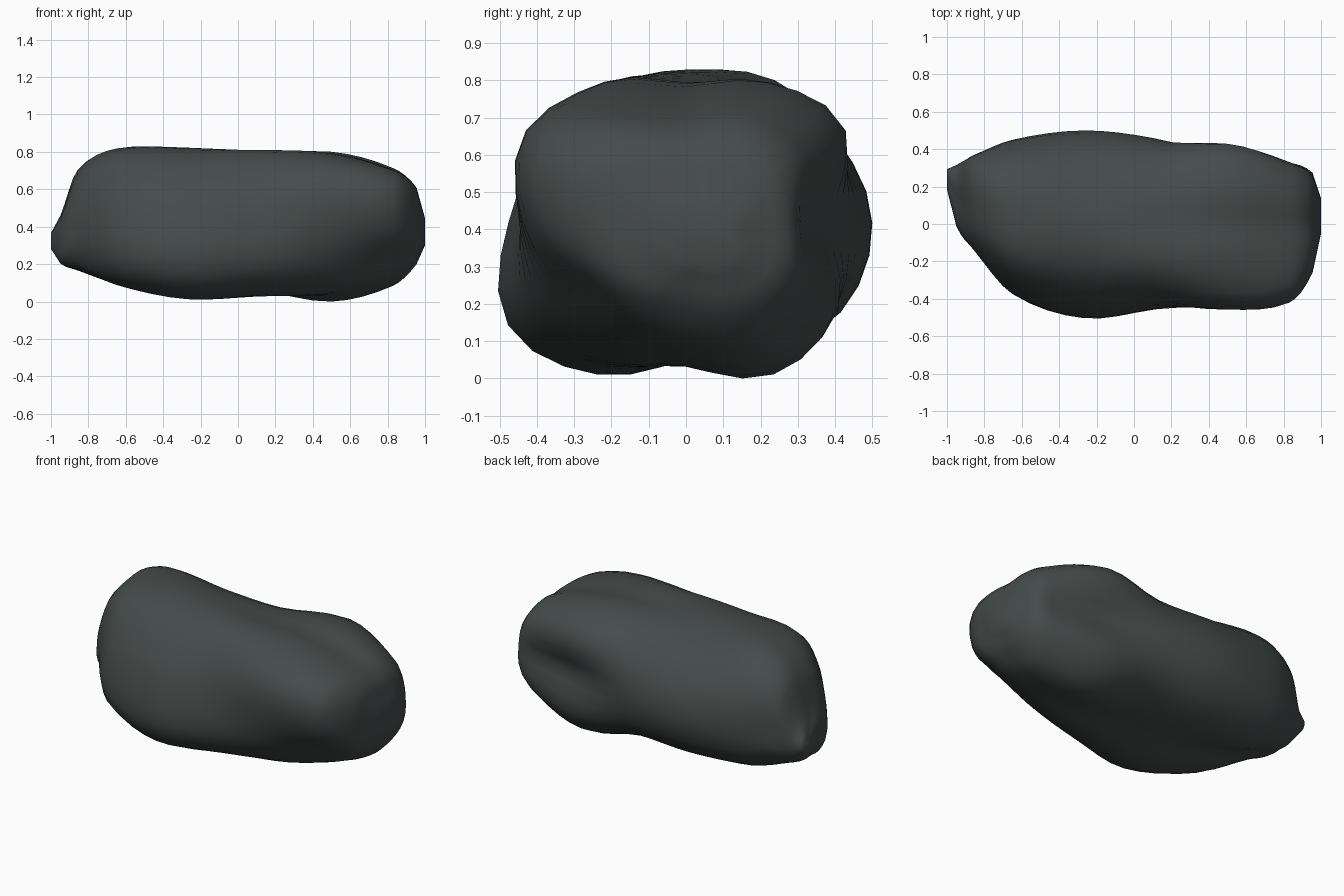
import bpy, bmesh, math

if "Cube" in bpy.data.objects:
    bpy.data.objects.remove(bpy.data.objects["Cube"])

# Cross-sections along x: (x, centre y, centre z, radii at 30 degree steps
# starting at the back and turning over the top to the front and below)
BODY = [
    (-.95, .14, .33, .175, .17, .15, .12, .13, .15, .15, .16, .14, .12, .14, .165),
    (-.86, .10, .42, .265, .29, .31, .27, .26, .235, .23, .26, .27, .24, .28, .29),
    (-.65, .03, .42, .42, .43, .435, .395, .40, .375, .39, .44, .38, .295, .37, .42),
    (-.27, .00, .42, .50, .46, .415, .405, .42, .43, .475, .55, .468, .365, .40, .48),
    (.10, .00, .42, .46, .445, .405, .38, .435, .435, .445, .50, .445, .365, .40, .46),
    (.50, .00, .42, .36, .495, .435, .365, .425, .495, .445, .415, .405, .385, .47, .465),
    (.83, .00, .42, .31, .37, .335, .28, .33, .45, .40, .31, .30, .315, .37, .37),
    (.955, .00, .42, .27, .265, .21, .18, .22, .28, .25, .23, .21, .20, .25, .29),
]
SIDES, STEPS = 36, 4


def tip(section, x, y, z, scale):
    """Small end section, scaled down from its neighbour."""
    return (x, y, z) + tuple(r * scale for r in section[3:])


SECTIONS = ([tip(BODY[0], -1, .235, .325, .33)] + BODY
            + [tip(BODY[-1], 1, .04, .38, .35)])


def hermite(b, c, m1, m2, t):
    """Smooth value from b to c with the given end slopes."""
    return ((2*t**3 - 3*t*t + 1) * b + (t**3 - 2*t*t + t) * m1
            + (3*t*t - 2*t**3) * c + (t**3 - t*t) * m2)


def ring(section):
    """Smooth closed outline from the radii of one section."""
    x, cy, cz, *r = section
    n = len(r)
    pts = []
    for i in range(SIDES):
        k, t = divmod(i * n / SIDES, 1)
        k = int(k)
        a, b, c, d = r[k - 1], r[k], r[(k + 1) % n], r[(k + 2) % n]
        rad = hermite(b, c, (c - a) / 2, (d - b) / 2, t)
        ang = math.tau * i / SIDES
        pts.append((x, cy + rad * math.cos(ang), cz + rad * math.sin(ang)))
    return pts


# Blend between the sections, slopes scaled for uneven spacing
blended = []
last = len(SECTIONS) - 1
for i in range(last):
    if i in (0, last - 1):
        # straight blend towards the blunt ends
        b, c = SECTIONS[i], SECTIONS[i + 1]
        blended += [[p + (q - p) * s / STEPS for p, q in zip(b, c)]
                    for s in range(STEPS)]
        continue
    four = SECTIONS[i - 1:i + 3]
    x0, x1, x2, x3 = (f[0] for f in four)
    k1, k2 = (x2 - x1) / (x2 - x0), (x2 - x1) / (x3 - x1)
    for s in range(STEPS):
        blended.append([hermite(b, c, (c - a) * k1, (d - b) * k2, s / STEPS)
                        for a, b, c, d in zip(*four)])
blended.append(SECTIONS[-1])

# Boulder skin
bm = bmesh.new()
rings = [[bm.verts.new(p) for p in ring(s)] for s in blended]
for a, b in zip(rings, rings[1:]):
    for i in range(SIDES):
        j = (i + 1) % SIDES
        bm.faces.new((a[i], a[j], b[j], b[i]))
bm.faces.new(rings[0])
bm.faces.new(rings[-1])
bmesh.ops.recalc_face_normals(bm, faces=bm.faces)

# Settle on the ground
low = min(v.co.z for v in bm.verts)
bmesh.ops.translate(bm, verts=bm.verts, vec=(0, 0, -low))
for f in bm.faces:
    f.smooth = True

mesh = bpy.data.meshes.new("boulder")
bm.to_mesh(mesh)
bm.free()
boulder = bpy.data.objects.new("boulder", mesh)
bpy.context.collection.objects.link(boulder)

# Single dark stone colour
stone = bpy.data.materials.new("dark stone grey")
stone.diffuse_color = (.06, .072, .07, 1)
stone.use_nodes = True
stone.node_tree.nodes["Principled BSDF"].inputs["Base Color"].default_value = stone.diffuse_color
mesh.materials.append(stone)
